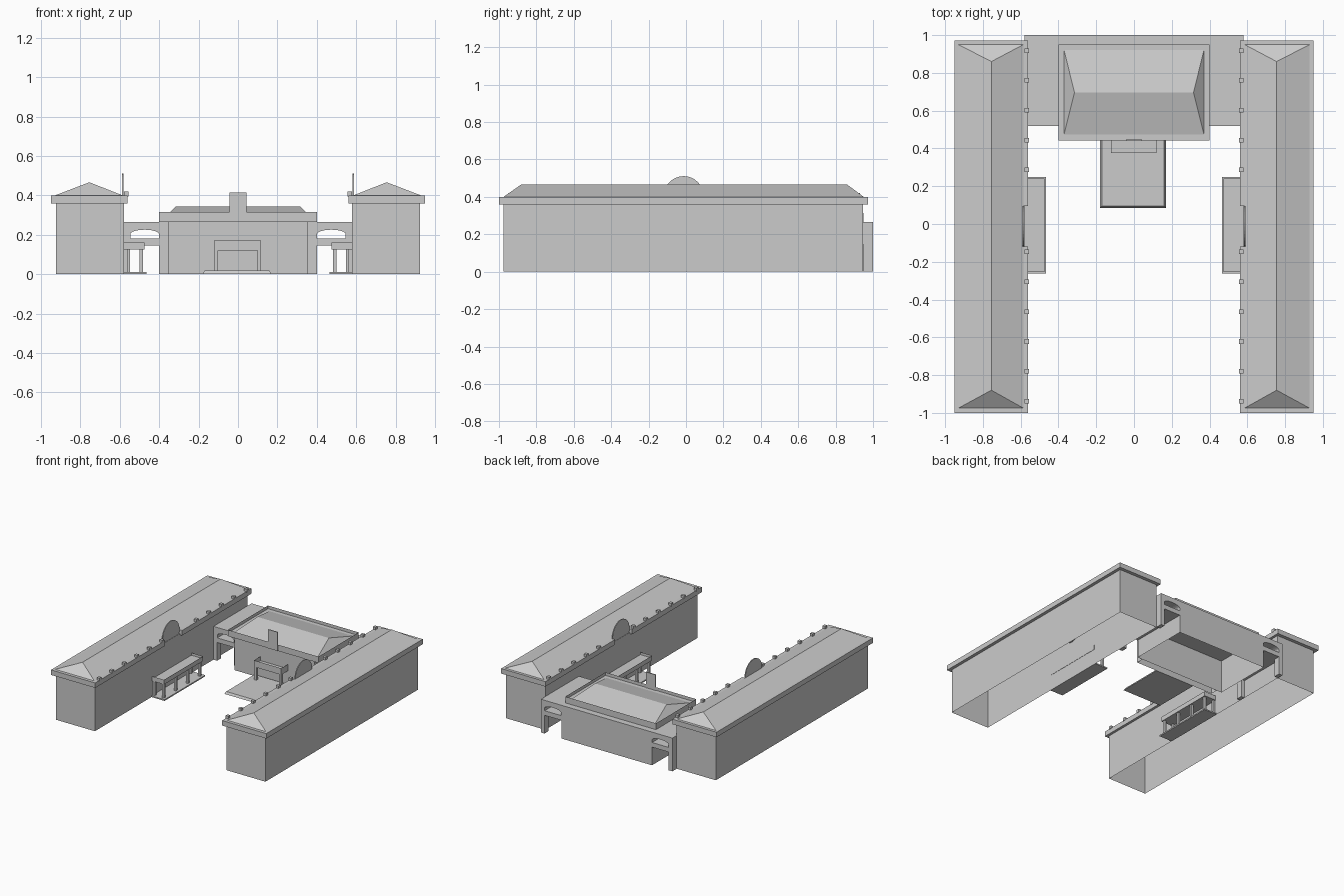
import bpy, bmesh, math

if "Cube" in bpy.data.objects:
    bpy.data.objects.remove(bpy.data.objects["Cube"])


def make(name, bm):
    bmesh.ops.recalc_face_normals(bm, faces=bm.faces[:])
    mesh = bpy.data.meshes.new(name)
    bm.to_mesh(mesh)
    bm.free()
    obj = bpy.data.objects.new(name, mesh)
    bpy.context.collection.objects.link(obj)
    return obj


def box(name, x0, x1, y0, y1, z0, z1, open_bottom=False, taper=0, tray=None):
    """Box with optional open bottom, tapered top, or recessed top (rim, depth)."""
    x0, x1 = sorted((x0, x1))
    bm = bmesh.new()
    low = [bm.verts.new((x, y, z0)) for x, y in ((x0, y0), (x1, y0), (x1, y1), (x0, y1))]
    t = taper
    high = [bm.verts.new((x, y, z1)) for x, y in
            ((x0 + t, y0 + t), (x1 - t, y0 + t), (x1 - t, y1 - t), (x0 + t, y1 - t))]
    for i in range(4):
        j = (i + 1) % 4
        bm.faces.new((low[i], low[j], high[j], high[i]))
    top = bm.faces.new(high)
    if not open_bottom:
        bm.faces.new(low[::-1])
    if tray:
        rim, depth = tray
        bmesh.ops.inset_region(bm, faces=[top], thickness=rim)
        new = bmesh.ops.extrude_face_region(bm, geom=[top])["geom"]
        verts = [v for v in new if isinstance(v, bmesh.types.BMVert)]
        bmesh.ops.translate(bm, verts=verts, vec=(0, 0, -depth))
        if top.is_valid:
            bm.faces.remove(top)
    return make(name, bm)


def prism(name, points, to3d, vec):
    """Extrude a flat outline along vec."""
    bm = bmesh.new()
    face = bm.faces.new([bm.verts.new(to3d(*p)) for p in points])
    new = bmesh.ops.extrude_face_region(bm, geom=[face])["geom"]
    bmesh.ops.translate(bm, vec=vec, verts=[v for v in new if isinstance(v, bmesh.types.BMVert)])
    return make(name, bm)


def hip_roof(name, x0, x1, y0, y1, z0, z1, ridge_a, ridge_b):
    bm = bmesh.new()
    c = [bm.verts.new((x, y, z0)) for x, y in ((x0, y0), (x1, y0), (x1, y1), (x0, y1))]
    a = bm.verts.new((*ridge_a, z1))
    b = bm.verts.new((*ridge_b, z1))
    if ridge_a[0] == ridge_b[0]:      # ridge runs front to back
        faces = ((c[0], c[1], a), (c[1], c[2], b, a), (c[2], c[3], b), (c[3], c[0], a, b))
    else:                             # ridge runs left to right
        faces = ((c[0], c[1], b, a), (c[1], c[2], b), (c[2], c[3], a, b), (c[3], c[0], a))
    for f in faces:
        bm.faces.new(f)
    return make(name, bm)


for s, side in ((-1, "left"), (1, "right")):
    # long side wing
    box(f"{side}_wing_walls", s * 0.58, s * 0.925, -0.975, 0.945, 0, 0.37, open_bottom=True)
    notch = [(0.56, -1.0), (0.95, -1.0), (0.95, 0.972), (0.56, 0.972),
             (0.56, 0.095), (0.588, 0.095), (0.588, -0.12), (0.56, -0.12)]
    prism(f"{side}_wing_cornice", notch, lambda x, y: (s * x, y, 0.36), (0, 0, 0.04))
    hip_roof(f"{side}_wing_roof", min(s * 0.585, s * 0.93), max(s * 0.585, s * 0.93),
             -0.975, 0.95, 0.40, 0.467, (s * 0.755, -0.88), (s * 0.755, 0.86))
    # round gable on the courtyard side
    disc = [(-0.0125 + 0.106 * math.cos(math.tau * i / 32),
             0.405 + 0.106 * math.sin(math.tau * i / 32)) for i in range(32)]
    prism(f"{side}_round_gable", disc, lambda y, z: (s * 0.582, y, z), (s * 0.007, 0, 0))
    # small blocks along the inner eave
    for start, step_dir, count in ((0.918, -1, 5), (-0.938, 1, 6)):
        for i in range(count):
            y = start + step_dir * i * 0.158
            box(f"{side}_eave_block", s * 0.557, s * 0.58, y - 0.012, y + 0.012, 0.395, 0.42)
    # courtyard porch
    box(f"{side}_porch_floor", s * 0.465, s * 0.58, -0.262, 0.25, 0, 0.01)
    box(f"{side}_porch_canopy", s * 0.475, s * 0.582, -0.253, 0.24, 0.125, 0.162, tray=(0.008, 0.02))
    for y in (-0.235, -0.083, 0.07, 0.222):
        box(f"{side}_porch_post", s * 0.483, s * 0.5, y - 0.01, y + 0.01, 0.01, 0.126)
    for y in (-0.235, 0.222):
        box(f"{side}_porch_wall_post", s * 0.562, s * 0.58, y - 0.01, y + 0.01, 0.01, 0.126)
    # passage link between the centre and the wing
    arch = [(0.4, 0.265), (0.58, 0.265), (0.58, 0.18), (0.547, 0.18)]
    arch += [(0.474 + 0.073 * math.cos(math.pi * i / 16),
              0.203 + 0.023 * math.sin(math.pi * i / 16)) for i in range(17)]
    arch += [(0.401, 0.18), (0.4, 0.18)]
    prism(f"{side}_link_arch", arch, lambda x, z: (s * x, 0.52, z), (0, 0.48, 0))
    box(f"{side}_link_beam", s * 0.4, s * 0.58, 0.52, 1.0, 0.145, 0.182)
    for y0, y1 in ((0.52, 0.57), (0.95, 1.0)):
        box(f"{side}_link_pier", s * 0.548, s * 0.58, y0, y1, 0, 0.146)

# central hall
box("hall_walls", -0.4, 0.4, 0.52, 1.0, 0, 0.265, open_bottom=True)
box("hall_front_bay", -0.355, 0.355, 0.46, 0.52, 0, 0.266, open_bottom=True)
box("hall_parapet", -0.4, 0.4, 0.443, 0.95, 0.265, 0.315, tray=(0.012, 0.025))
hip_roof("hall_roof", -0.37, 0.37, 0.475, 0.92, 0.29, 0.345, (-0.315, 0.695), (0.315, 0.695))
box("hall_front_panel", -0.042, 0.042, 0.44, 0.447, 0.265, 0.415)

# entrance porch and forecourt
box("forecourt", -0.18, 0.17, 0.085, 0.46, 0, 0.018, taper=0.01)
box("entrance_canopy", -0.122, 0.118, 0.376, 0.462, 0.12, 0.172, tray=(0.006, 0.035))
for x in (-0.112, 0.108):
    box("entrance_post", x - 0.01, x + 0.01, 0.376, 0.396, 0.01, 0.121)
